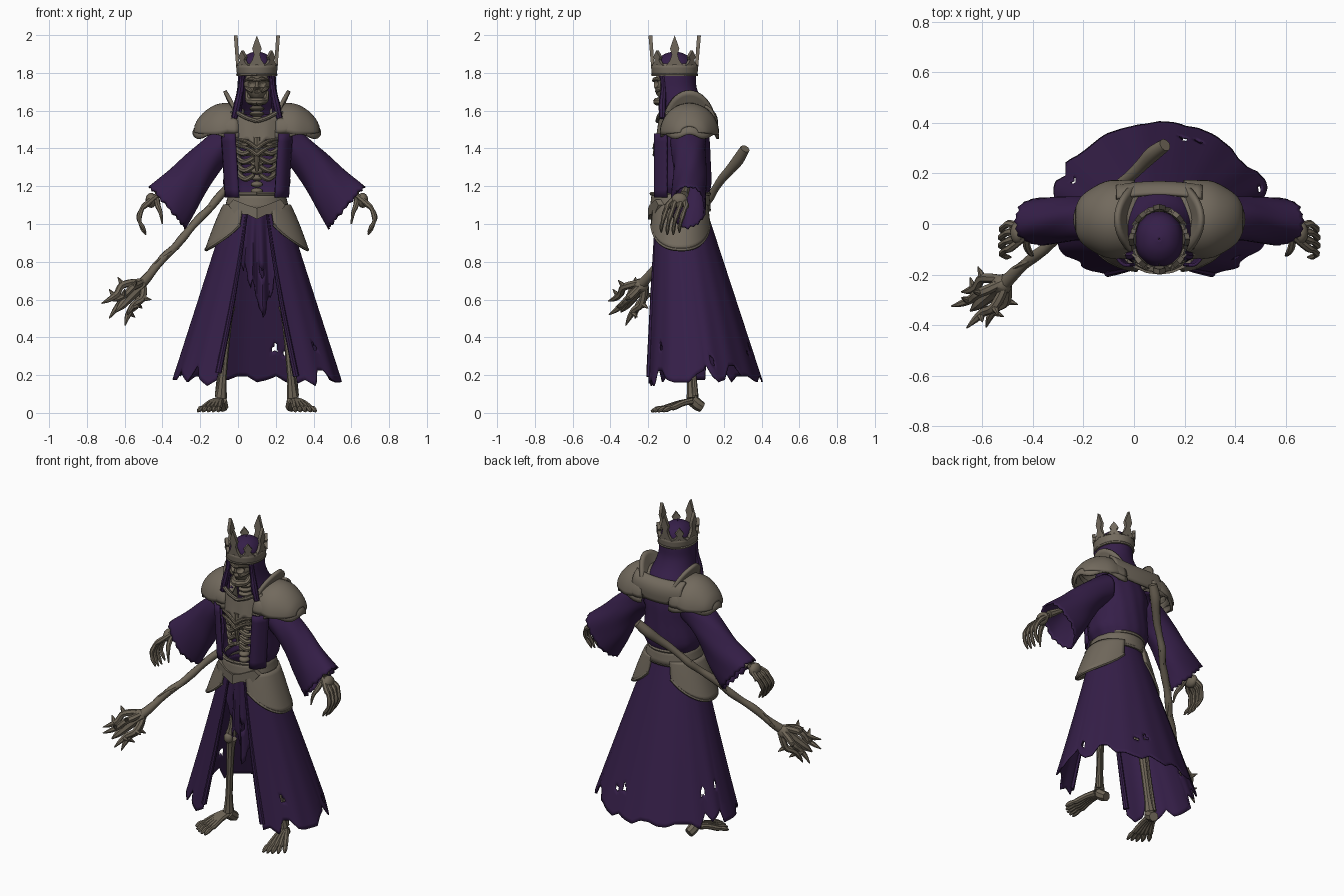
import bpy, bmesh, random
from math import sin, cos, pi, hypot, radians, copysign
from mathutils import Vector

if "Cube" in bpy.data.objects:
    bpy.data.objects.remove(bpy.data.objects["Cube"])
random.seed(4)
CX = 0.10  # body centre line, the staff pushes the bounds to one side
def material(name, rgb):
    m = bpy.data.materials.new(name)
    m.diffuse_color = (*rgb, 1)
    m.use_nodes = True
    m.node_tree.nodes["Principled BSDF"].inputs["Base Color"].default_value = m.diffuse_color
    return m
CLOTH = material("purple cloth", (0.036, 0.0135, 0.066))
METAL = material("dull metal", (0.168, 0.143, 0.110))
BONE = material("old bone", (0.158, 0.132, 0.096))

# ---------- helpers ----------
def make(name, verts, faces, mat, mirror=False, thick=0, loc=(CX, 0, 0)):
    me = bpy.data.meshes.new(name)
    me.from_pydata([tuple(v) for v in verts], [], faces)
    bm = bmesh.new()
    bm.from_mesh(me)
    bmesh.ops.remove_doubles(bm, verts=bm.verts, dist=1e-5)
    bmesh.ops.delete(bm, geom=[v for v in bm.verts if not v.link_faces], context='VERTS')
    bmesh.ops.recalc_face_normals(bm, faces=bm.faces)
    bm.to_mesh(me)
    bm.free()
    me.materials.append(mat)
    ob = bpy.data.objects.new(name, me)
    ob.location = loc
    bpy.context.collection.objects.link(ob)
    if thick:
        s = ob.modifiers.new("thickness", 'SOLIDIFY')
        s.thickness, s.offset = thick, 0
    if mirror:
        ob.modifiers.new("mirror", 'MIRROR')

def grid(name, f, nu, nv, mat, mirror=False, thick=0, keep=lambda u, v: True):
    verts = [f(i / nu, j / nv) for j in range(nv + 1) for i in range(nu + 1)]
    w = nu + 1
    faces = [(j*w+i, j*w+i+1, (j+1)*w+i+1, (j+1)*w+i) for j in range(nv) for i in range(nu)
             if keep((i + .5) / nu, (j + .5) / nv)]
    make(name, verts, faces, mat, mirror, thick)

def spline(rows, t):  # Catmull-Rom through equal-length tuples, t in 0..1
    n = len(rows) - 1
    k = min(int(t * n), n - 1)
    t = t * n - k
    quad = (rows[max(0, min(n, k + o))] for o in (-1, 0, 1, 2))
    return [.5 * (2*q + (r-p)*t + (2*p-5*q+4*r-s)*t*t + (3*q-p-3*r+s)*t**3) for p, q, r, s in zip(*quad)]

def tube(name, pts, mat, mirror=False, sides=8, steps=4, loc=(CX, 0, 0)):  # pts: x, y, z, radius
    n = (len(pts) - 1) * steps
    path = [spline(pts, i / n) for i in range(n + 1)]
    P = [Vector(p[:3]) for p in path]
    verts, side = [], (P[1] - P[0]).orthogonal()
    for i, p in enumerate(P):
        t = (P[min(i + 1, n)] - P[max(i - 1, 0)]).normalized()
        side = (side - t * side.dot(t)).normalized()
        up = t.cross(side)
        r = max(path[i][3], .001)
        verts += [p + r * (cos(2*pi*k/sides) * side + sin(2*pi*k/sides) * up) for k in range(sides)]
    faces = [(i*sides+k, i*sides+(k+1) % sides, (i+1)*sides+(k+1) % sides, (i+1)*sides+k)
             for i in range(n) for k in range(sides)]
    make(name, verts, faces + [tuple(range(sides)), tuple(n*sides + k for k in range(sides))], mat, mirror, 0, loc)

def ball(name, c, s, mat, mirror=False):
    grid(name, lambda u, v: (c[0] + s[0]*sin(pi*v)*cos(2*pi*u), c[1] + s[1]*sin(pi*v)*sin(2*pi*u),
                             c[2] + s[2]*cos(pi*v)), 14, 9, mat, mirror)

def prism(name, outline, depth, place, mat, mirror=False):
    n = len(outline)
    verts = [place(w, h, d) for d in (-depth/2, depth/2) for w, h in outline]
    sides = [(i, (i+1) % n, n+(i+1) % n, n+i) for i in range(n)]
    make(name, verts, sides + [tuple(range(n)), tuple(range(n, 2*n))], mat, mirror)

def ring(a, rx, ry, cy, z, pf=.85, pb=.9):  # a = 0 is the front
    c = cos(a)
    return (rx * sin(a), cy - ry * copysign(abs(c) ** (pf if c > 0 else pb), c), z)

# ---------- long torn skirt with folded hems, hanging centre cloth ----------
NC = 132
knots = [random.choice((-.012, 0, .02, .05, .075)) for _ in range(NC // 3 + 2)]
holes = [(random.random(), random.uniform(.8, .93)) for _ in range(7)]
def skirt(u, v):
    q, m = divmod(u * NC, 3)
    zb = .175 + knots[int(q)] * (1 - m/3) + knots[int(q) + 1] * m/3 - .02 * (u < .06 or u > .94)
    z = 1.09 + (zb - 1.09) * v
    k = (1.09 - z) / .91
    a0 = .34 + .16 * k
    a = a0 + (2*pi - 2*a0) * u
    f = 1 + .008 * k * cos(a * 17)
    return ring(a, (.15 + .29*k) * f, (.13 + .17*k + .02*k*(cos(a) > 0)) * f, -.03 + .13*k, z, .85 - .25*k, .9 + .5*k)
grid("skirt", skirt, NC, 40, CLOTH, thick=.008,
     keep=lambda u, v: all(hypot((u-p)*3, (v-q)*.8) > .022 for p, q in holes))
for u in (0, 1):
    tube("skirt_hem", [(*skirt(u, v), .007 + .01*v) for v in (0, .3, .6, .96)], CLOTH)
rag = [0, .03, .0, .06, .02, .09, .05, .03, .0, .05, .02, .07, .02]
def loin(u, v):
    w = 2*u - 1
    zb = .5 + .3 * abs(w - .25) ** 1.2 + rag[round(u * 12)]
    return (w * (.07 + .045*v), -.135 + .02*cos(w*11)*v + .05*w*w, 1.08 + (zb - 1.08) * v)
grid("centre_cloth", loin, 36, 14, CLOTH, thick=.008, keep=lambda u, v: hypot((u-.62)*.8, v-.6) > .05)

# ---------- torso robe, open at the front ----------
body = [(1.12, .125, .125, .72), (1.17, .155, .14, .66), (1.22, .172, .15, .62), (1.35, .162, .145, .72),
        (1.45, .175, .14, .85), (1.53, .14, .12, .9), (1.58, .10, .10, .9)]
def robe(u, v):
    z, rx, ry, a0 = spline(body, v)
    a = a0 + (2*pi - 2*a0) * u
    f = 1 + .008 * cos(a * 13 + z * 12)
    return ring(a, rx*f, ry*f, -.022, z)
grid("robe_torso", robe, 64, 18, CLOTH, thick=.012)
grid("robe_lapel", lambda u, v: (.095 + .02*v + .07*u, -.16 - .01*sin(pi*u) + .06*u*u, 1.14 + .34*v), 8, 8, CLOTH, True, .012)

# ---------- wide sleeves: top edge, bottom edge (x, z), half depth, centre y ----------
arm = [(.15, 1.54, .12, 1.36, .09, .012), (.26, 1.46, .18, 1.31, .085, .014), (.36, 1.375, .25, 1.21, .082, .02),
       (.46, 1.28, .31, 1.10, .086, .018), (.575, 1.195, .385, .975, .09, .01)]
cuff = [(0, .03, .015, .045)[i % 4] for i in range(41)]
def sleeve(u, v):
    xt, zt, xb, zb, d, y = spline(arm, v * (1 - cuff[round(u * 40)] * v**8))
    c, s, f = cos(2*pi*u), sin(2*pi*u), 1 + .025 * cos(10*pi*u + 9*v)
    return ((xt+xb)/2 + (xt-xb)/2*c*f, y + d*s*f, (zt+zb)/2 + (zt-zb)/2*c*f)
grid("sleeve", sleeve, 40, 20, CLOTH, True, .01)

# ---------- hands and arm bones ----------
tube("forearm_bone", [(.17, .01, 1.45, .022), (.33, .02, 1.27, .02), (.44, .01, 1.21, .016), (.53, -.01, 1.155, .024)], BONE, True)
ball("palm", (.56, -.035, 1.125), (.03, .045, .04), BONE, True)
for i in range(4):
    y, e = -.032 * i, .012 * (i in (1, 2))
    tube("finger", [(.53, -.02 + y*.3, 1.15, .014), (.59, y, 1.10, .016), (.608, y-.006, 1.08, .012), (.622 + e*.3, y-.02, 1.04, .014),
                    (.62, y-.028, 1.01, .010), (.605, y-.034, .985 - e, .011), (.588, y-.035, .955 - e, .004)], BONE, True, 7, 3)
tube("thumb", [(.53, -.03, 1.145, .014), (.525, -.085, 1.10, .015), (.51, -.115, 1.06, .011), (.50, -.125, 1.0, .004)], BONE, True, 7)

# ---------- ribs, spine and neck ----------
for i in range(8):
    ball("vertebra", (0, -.08, 1.14 + .035*i), (.032, .032, .017), BONE)
for i in range(5):
    z, w = 1.25 + .045*i, .08 + .006*i
    tube("rib", [(.01, -.03, z+.03, .01), (w, -.03, z+.03, .014), (w+.01, -.09, z+.01, .015),
                 (w*.7, -.135, z-.012, .015), (.015, -.148, z+.012, .012)], BONE, True, 7)
tube("breastbone", [(0, -.145, 1.28, .01), (0, -.152, 1.36, .016), (0, -.15, 1.46, .02)], BONE)
for i in range(4):
    ball("neck_bone", (0, -.07, 1.555 + .028*i), (.04, .04, .016), BONE)

# ---------- skull ----------
def skull(u, v):
    a, p = 2*pi*u, pi*v
    x, y, z = .068*sin(p)*sin(a), -.095 - .075*sin(p)*cos(a), 1.735 + .085*cos(p)
    x *= 1 - .3 * max(0, min(1, (1.735 - z) / .07))
    for ex, ez, r in ((.027, 1.742, .019), (.004, 1.708, .013)):  # eye and nose hollows
        if y < -.1:
            y += .03 * max(0, 1 - (hypot(abs(x) - ex, z - ez) / r) ** 2)
    return (x, y, z)
grid("skull", skull, 64, 40, BONE)
tube("brow", [(.06, -.125, 1.76, .006), (.03, -.162, 1.768, .01), (0, -.17, 1.76, .01)], BONE, True)
tube("jaw", [(.05, -.075, 1.70, .014), (.044, -.115, 1.655, .017), (.02, -.148, 1.65, .02), (0, -.152, 1.648, .022)], BONE, True)
tube("cheekbone", [(.058, -.09, 1.725, .009), (.047, -.14, 1.715, .012), (.025, -.158, 1.70, .007)], BONE, True)

# ---------- hood: z, half width, half depth, centre y, face opening angle ----------
cowl = [(1.908, .002, .002, -.06, 0), (1.895, .045, .05, -.06, 0), (1.86, .078, .09, -.06, 0), (1.805, .09, .104, -.06, .1),
        (1.78, .094, .106, -.06, .8), (1.72, .098, .106, -.055, .85), (1.66, .11, .112, -.035, .8),
        (1.60, .13, .13, -.01, .7), (1.55, .14, .145, .0, .7)]
def hood(u, v):
    z, rx, ry, cy, a0 = spline(cowl, v)
    a0 = max(a0, 0)
    return ring(a0 + (2*pi - 2*a0) * u, rx, ry, cy, z)
grid("hood", hood, 40, 32, CLOTH, thick=.012)
tube("hood_fold", [(.08, -.125, 1.79, .012), (.087, -.12, 1.71, .015), (.103, -.125, 1.63, .02), (.12, -.125, 1.56, .016)], CLOTH, True)

# ---------- crown ----------
grid("crown_band", lambda u, v: ring(2*pi*u, .098 + .006*v, .113 + .006*v, -.06, 1.785 + .06*v), 48, 3, METAL, thick=.014)
for z in (1.79, 1.842):
    tube("crown_rim", [(*ring(2*pi*i/16, .102, .117, -.06, z), .008) for i in range(17)], METAL, sides=6, steps=2)
leaf = [(-.045, 0), (.045, 0), (.024, .03), (.015, .06), (.025, .09), (.013, .125), (0, .16),
        (-.013, .125), (-.025, .09), (-.015, .06), (-.024, .03)]
for i in range(8):
    def place(w, h, d, a=i * pi / 4, k=.5 if i % 2 else 1):
        r = 1 + .11 * h * k / .16
        x, y, _ = ring(a, (.101 + d) * r, (.116 + d) * r, 0, 0)
        return (x + w*cos(a), y - .06 + w*sin(a), 1.838 + h*k)
    prism("crown_spike", leaf, .018, place, METAL)

# ---------- shoulder armour: x, top z, bottom z, half depth ----------
arch = [(.07, 1.60, 1.50, .13), (.13, 1.63, 1.49, .145), (.2, 1.63, 1.475, .147), (.26, 1.60, 1.475, .12),
        (.305, 1.555, 1.48, .085), (.325, 1.515, 1.485, .045)]
def pauldron(u, v):
    x, zt, zb, ry = spline(arch, v)
    t = pi * (u - .5)
    return (x, .018 + ry*sin(t), zb + (zt - zb)*cos(t))
grid("pauldron", pauldron, 24, 16, METAL, True, .014)
for i in range(2):
    def lame(u, v, i=i):
        a, e = radians(-98 + 196*u), radians(-4 + 36*v)
        return (.125 + (.195 + .014*i)*cos(e)*cos(a), .018 + .15*cos(e)*sin(a),
                1.50 - .03*i + .012*cos(6*a) * (1-v) + .11*sin(e))
    grid("shoulder_lame", lame, 28, 4, METAL, True, .014)
def collar(u, v):
    t = pi * (u - .5) * 1.05
    r = .055 + .09 * v
    return (.085 + .045*cos(t)**2 + .04*v*cos(t), .018 + r*sin(t), 1.50 + (r + .06)*max(cos(t), 0))
grid("collar_ridge", collar, 24, 4, METAL, True, .02)

# ---------- chest and back plates ----------
def chest(u, v):
    w = 2*u - 1
    zb, zt = 1.41 + .05*abs(w) - .02*cos(w*9), 1.545 + .05*abs(w)
    return (w*.135, -.158 + .05*w*w + .02*v, zb + (zt - zb)*v)
grid("chest_plate", chest, 24, 6, METAL, thick=.016)
tube("chest_plate_rim", [(.12, -.125, 1.60, .012), (.06, -.145, 1.565, .012), (0, -.15, 1.545, .012)], METAL, True)
for zo in (0, -.035):
    tube("chest_ridge", [(.11, -.14, 1.45 + zo, .006), (.05, -.16, 1.435 + zo, .01), (0, -.165, 1.40 + zo, .012)], BONE, True)
def back_plate(u, v):
    w = 2*u - 1
    y, z = spline([(.115, 1.61), (.148, 1.585), (.162, 1.54), (.155, 1.48)], v)
    return (w*.17, y - .015*w*w, z + .015*w*w)
grid("back_plate", back_plate, 16, 8, METAL, thick=.016)

# ---------- belt, buckle and hip plates ----------
grid("belt", lambda u, v: ring(2*pi*u, .142 + .025*(1-v), .145 + .01*(1-v), -.03, 1.07 + .095*v), 40, 3, METAL, thick=.014)
for z in (1.075, 1.16):
    tube("belt_rim", [(*ring(2*pi*i/16, .153 + (1.12-z)*.25, .153, -.03, z), .01) for i in range(17)], METAL, sides=6, steps=2)
prism("buckle", [(0, 1.025), (.05, 1.05), (.12, 1.055), (.15, 1.10), (.125, 1.13), (.05, 1.10), (0, 1.085)], .03,
      lambda w, h, d: (w, -.185 + d + 2.4*w*w, h), METAL, True)
def hip(u, v):
    z = 1.10 + (1.065 - .2 * sin(pi * (.06 + .88 * u)) ** .65 - 1.10) * v
    k = (1.12 - z) / .25
    return ring(.42 + 2.35 * u, .158 + .108*k**.8, .148 + .03*k, -.03, z)
grid("hip_plate", hip, 24, 10, METAL, True, .014)
tube("hip_plate_rim", [(*hip(i/12, 1), .01) for i in range(13)], METAL, True, 6, 2)

# ---------- legs and feet ----------
ball("pelvis", (0, -.02, .99), (.11, .07, .06), BONE)
tube("thigh_bone", [(.09, -.01, .98, .03), (.10, -.01, .9, .022), (.13, -.01, .68, .021), (.145, -.005, .6, .034)], BONE, True)
ball("kneecap", (.147, -.03, .58), (.028, .024, .032), BONE, True)
tube("shin_bone", [(.147, 0, .565, .034), (.155, .005, .48, .023), (.18, .025, .2, .021), (.19, .035, .08, .032)], BONE, True)
tube("calf_bone", [(.17, .02, .53, .014), (.185, .03, .35, .011), (.207, .05, .09, .016)], BONE, True)
tube("heel", [(.19, .03, .07, .032), (.185, .06, .045, .032), (.178, .085, .03, .028)], BONE, True)
for i in range(5):
    x0, x1, y1 = .19 + .008*i, .205 + .027*i, -.185 + .004*i*i
    steps = [(0, .062, .018), (.3, .052, .016), (.62, .03, .016), (.72, .027, .012), (.86, .02, .015), (1, .008, .006)]
    tube("toe", [(x0 + (x1 - x0)*t, .03 + (y1 - .03)*t, z, r) for t, z, r in steps], BONE, True, 7, 3)

# ---------- gnarled staff, in world coordinates ----------
A, B = Vector((.125, .315, 1.395)), Vector((-.525, -.24, .67))
d, L = (B - A).normalized(), (B - A).length
e1 = d.orthogonal().normalized()
def on_staff(s, r, a):
    return A + d*s + r * (cos(a)*e1 + sin(a)*d.cross(e1))
def staff_part(name, rows, sides=8, steps=4):  # rows: distance, offset, angle, radius
    tube(name, [(*on_staff(s, r, a), t) for s, r, a, t in rows], BONE, False, sides, steps, (0, 0, 0))
radii = [.026, .031, .026] + [.023, .02]*5 + [.025, .029]
staff_part("staff_shaft", [(L*i/14, random.uniform(0, .007), i*1.7, r) for i, r in enumerate(radii)], 9)
staff_part("staff_vine", [(L*(.5 + .5*i/12), .015, i*.8, .011) for i in range(13)], 6)
staff_part("staff_knot", [(L + s, 0, 0, r) for s, r in ((-.04, .02), (-.01, .042), (.04, .034), (.10, .028), (.16, .022), (.21, .004))])
for i in range(5):
    a = i * 2*pi/5 + .4
    claw = [(-.03, .01, .014), (.02, .045, .02), (.07, .07, .019), (.12, .06, .018), (.17, .07, .014), (.215, .09, .003)]
    staff_part("staff_claw", [(L + s, r, a + s*2, t) for s, r, t in claw], 7)
    for s, r in ((.06, .07), (.14, .062)):
        staff_part("staff_thorn", [(L + s - .3*o, r + o, a + s*2, t) for o, t in ((0, .017), (.025, .01), (.046, .002))], 6, 2)

# ---------- smooth shading with sharp edges ----------
bpy.ops.object.select_all(action='SELECT')
bpy.context.view_layer.objects.active = bpy.data.objects["skirt"]
bpy.ops.object.shade_smooth_by_angle(angle=radians(40))
